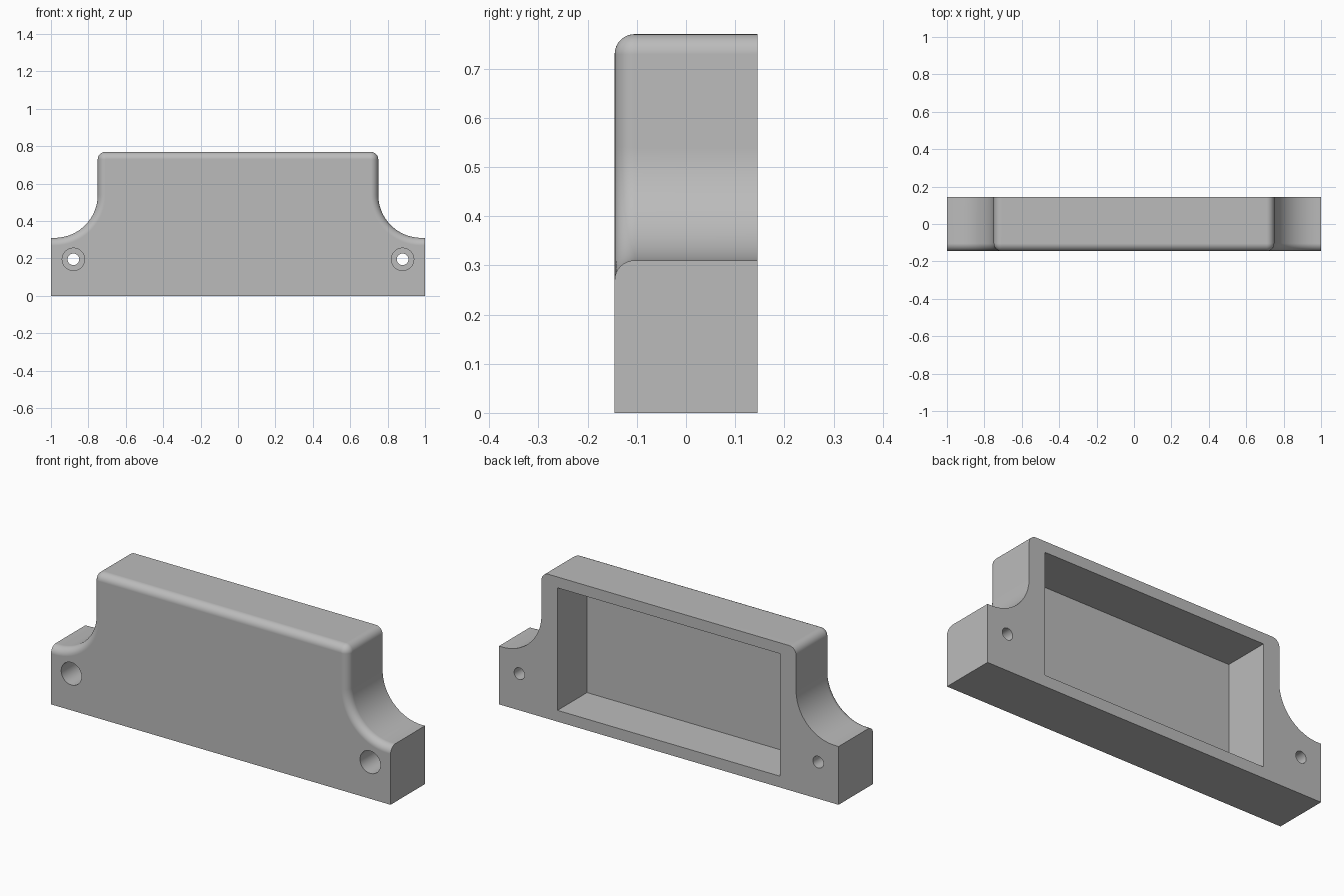
import bpy, bmesh
from math import sin, cos, pi, radians

if "Cube" in bpy.data.objects:
    bpy.data.objects.remove(bpy.data.objects["Cube"])

DEPTH = 0.145          # half depth
TOP, LEDGE = 0.77, 0.31
HALF = 0.75            # half width of the raised middle
FILLET, COVE = 0.041, 0.23

grey = bpy.data.materials.new("grey plastic")
grey.use_nodes = True
grey.diffuse_color = (0.5, 0.5, 0.5, 1)
grey.node_tree.nodes["Principled BSDF"].inputs["Base Color"].default_value = (0.5, 0.5, 0.5, 1)


def arc(cx, cz, r, start, end, n):
    angles = [radians(start + (end - start) * i / n) for i in range(n + 1)]
    return [(cx + r * cos(a), cz + r * sin(a)) for a in angles]


def outline(inset):
    """Front outline, with its upper edges moved inwards."""
    r = FILLET - inset
    right = [(1, 0), (1, LEDGE - inset)]
    right += arc(HALF + COVE, LEDGE + COVE, COVE + inset, 270, 180, 24)
    right += arc(HALF - FILLET, TOP - FILLET, r, 0, 90, 8)
    return right + [(-x, z) for x, z in reversed(right)]


def new_object(name, bm):
    bmesh.ops.recalc_face_normals(bm, faces=bm.faces)
    mesh = bpy.data.meshes.new(name)
    bm.to_mesh(mesh)
    bm.free()
    obj = bpy.data.objects.new(name, mesh)
    bpy.context.collection.objects.link(obj)
    return obj


# Housing: stacked outlines, shrinking around the front edge
bm = bmesh.new()
sections = [(DEPTH, 0)]
for i in range(9):
    a = pi / 2 * i / 8
    sections.append((-DEPTH + FILLET * (1 - sin(a)), (FILLET - 0.001) * (1 - cos(a))))
rings = [[bm.verts.new((x, y, z)) for x, z in outline(inset)] for y, inset in sections]
for back, front in zip(rings, rings[1:]):
    for i in range(len(back)):
        j = (i + 1) % len(back)
        bm.faces.new((back[i], back[j], front[j], front[i]))
bm.faces.new(rings[0])
bm.faces.new(rings[-1])
housing = new_object("housing", bm)
housing.data.materials.append(grey)


def box_cutter(x0, x1, y0, y1, z0, z1):
    bm = bmesh.new()
    bmesh.ops.create_cube(bm, size=1)
    for v in bm.verts:
        v.co = ((x0 + x1) / 2 + v.co.x * (x1 - x0),
                (y0 + y1) / 2 + v.co.y * (y1 - y0),
                (z0 + z1) / 2 + v.co.z * (z1 - z0))
    return new_object("pocket_cutter", bm)


def hole_cutter(x, z, r, y0, y1):
    bm = bmesh.new()
    loops = [[bm.verts.new((px, y, pz)) for px, pz in arc(x, z, r, 0, 360, 40)[:-1]]
             for y in (y0, y1)]
    bm.faces.new(loops[0])
    bm.faces.new(loops[1])
    for i in range(40):
        j = (i + 1) % 40
        bm.faces.new((loops[0][i], loops[0][j], loops[1][j], loops[1][i]))
    return new_object("hole_cutter", bm)


# Rear pocket, and a counterbored screw hole on each ear
cutters = [box_cutter(-0.655, 0.655, -0.103, 0.3, 0.06, 0.712)]
for side in (-1, 1):
    cutters.append(hole_cutter(side * 0.88, 0.195, 0.06, -0.3, 0.045))
    cutters.append(hole_cutter(side * 0.88, 0.195, 0.031, -0.32, 0.32))

bpy.ops.object.select_all(action='DESELECT')
bpy.context.view_layer.objects.active = housing
housing.select_set(True)
for cutter in cutters:
    cutter.hide_render = True
    cut = housing.modifiers.new("cut", 'BOOLEAN')
    cut.operation, cut.solver, cut.object = 'DIFFERENCE', 'EXACT', cutter
    bpy.ops.object.modifier_apply(modifier=cut.name)
    bpy.data.objects.remove(cutter)

# Smooth fillets, crisp edges, flat large faces
bpy.ops.object.shade_smooth_by_angle(angle=radians(30))
weighted = housing.modifiers.new("weighted normals", 'WEIGHTED_NORMAL')
weighted.keep_sharp = True
